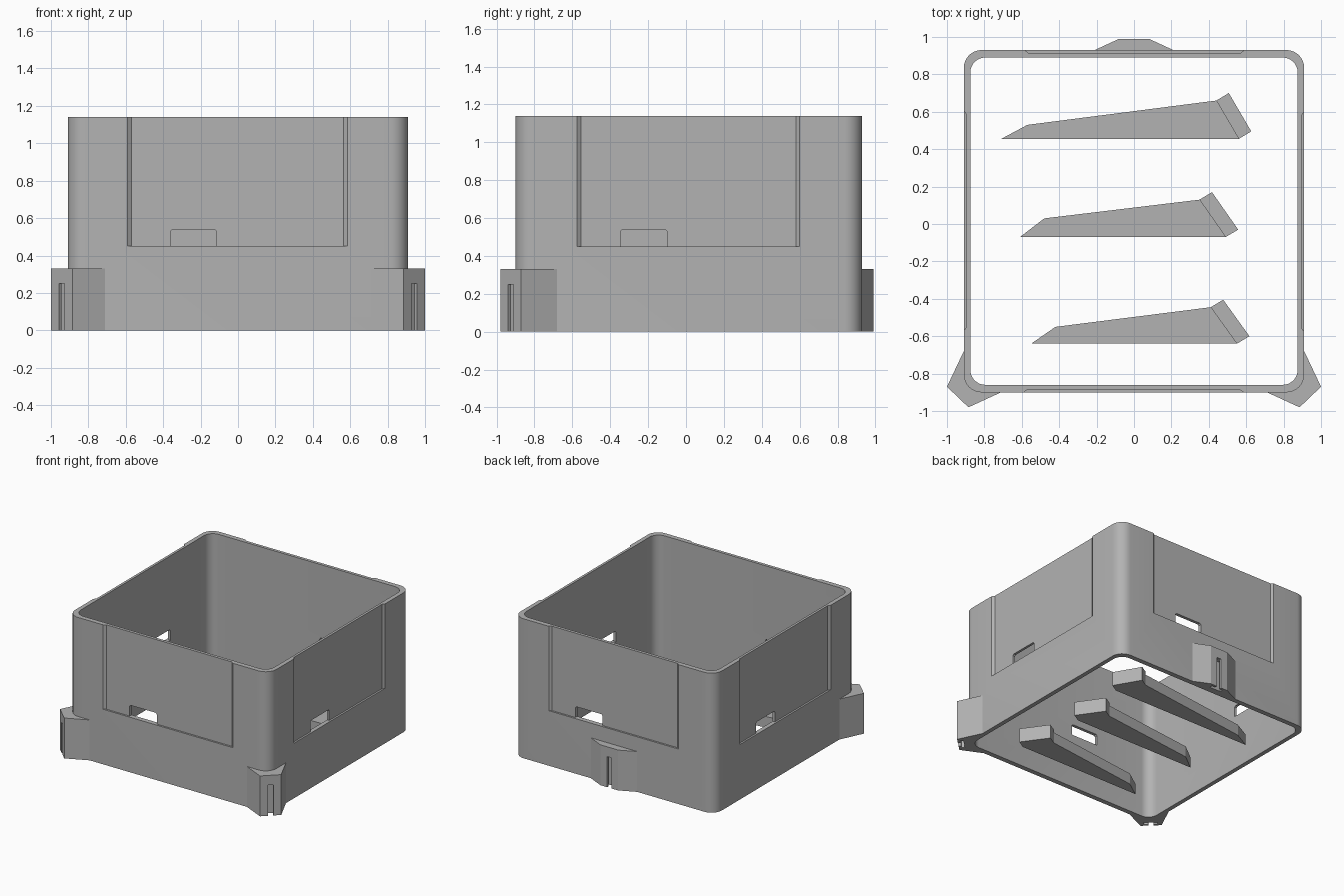
import bpy, bmesh, math
from mathutils import Matrix, Vector

if "Cube" in bpy.data.objects:
    bpy.data.objects.remove(bpy.data.objects["Cube"])

grey = bpy.data.materials.new("light_grey")
grey.diffuse_color = (0.45, 0.45, 0.45, 1)
grey.use_nodes = True
grey.node_tree.nodes["Principled BSDF"].inputs["Base Color"].default_value = grey.diffuse_color


def prism(name, pts, z0, z1, mat=None):
    """Closed outline extruded from z0 to z1."""
    bm = bmesh.new()
    face = bm.faces.new([bm.verts.new((x, y, z0)) for x, y in pts])
    ext = bmesh.ops.extrude_face_region(bm, geom=[face])
    top = [v for v in ext["geom"] if isinstance(v, bmesh.types.BMVert)]
    bmesh.ops.translate(bm, verts=top, vec=(0, 0, z1 - z0))
    bmesh.ops.recalc_face_normals(bm, faces=bm.faces)
    if mat:
        bm.transform(mat)
    me = bpy.data.meshes.new(name)
    bm.to_mesh(me)
    bm.free()
    me.materials.append(grey)
    ob = bpy.data.objects.new(name, me)
    bpy.context.collection.objects.link(ob)
    return ob


def activate(ob):
    bpy.ops.object.select_all(action='DESELECT')
    ob.select_set(True)
    bpy.context.view_layer.objects.active = ob


def cut(ob, cutter):
    mod = ob.modifiers.new("cut", 'BOOLEAN')
    mod.operation = 'DIFFERENCE'
    mod.solver = 'EXACT'
    mod.object = cutter
    activate(ob)
    bpy.ops.object.modifier_apply(modifier=mod.name)
    bpy.data.objects.remove(cutter)


def rounded_rect(hx, hy, r, cy, n=8):
    pts = []
    for k, (sx, sy) in enumerate([(1, 1), (-1, 1), (-1, -1), (1, -1)]):
        for i in range(n + 1):
            a = math.radians(90) * (k + i / n)
            pts.append((sx * (hx - r) + r * math.cos(a),
                        cy + sy * (hy - r) + r * math.sin(a)))
    return pts


# Open square shell with rounded corners
CY = 0.015
HX, HY = 0.91, 0.915
shell = prism("shell", rounded_rect(HX, HY, 0.095, CY), 0, 1.14)
cut(shell, prism("cutter", rounded_rect(0.875, 0.875, 0.08, CY), -0.1, 1.3))

# Shallow recess and small window on each of the four walls
for k in range(4):
    d = HY if k % 2 == 0 else HX
    turn = Matrix.Translation((0, CY, 0)) @ Matrix.Rotation(k * math.pi / 2, 4, 'Z')
    recess = [(-0.59, -d - 0.05), (-0.59, -d), (-0.57, -d + 0.015),
              (0.565, -d + 0.015), (0.585, -d), (0.585, -d - 0.05)]
    cut(shell, prism("cutter", recess, 0.45, 1.3, turn))
    window = [(-0.36, 0.45), (-0.36, 0.53), (-0.35, 0.54),
              (-0.125, 0.54), (-0.115, 0.53), (-0.115, 0.45)]
    cut(shell, prism("cutter", window, 0.8, 1.0,
                     turn @ Matrix.Rotation(math.pi / 2, 4, 'X')))
activate(shell)
bpy.ops.object.shade_smooth_by_angle(angle=math.radians(25))


def clip(name, pts, centre, normal):
    """Outer lug with a T-shaped groove open at the bottom."""
    ob = prism(name, pts, 0, 0.33)
    n = Vector(normal).normalized()
    t = Vector((-n.y, n.x))
    tee = [(-0.02, 0.02), (0.02, 0.02), (0.02, -0.02), (0.05, -0.02),
           (0.05, -0.045), (-0.05, -0.045), (-0.05, -0.02), (-0.02, -0.02)]
    c = Vector(centre)
    cut(ob, prism("cutter", [tuple(c + t * w + n * h) for w, h in tee], -0.1, 0.25))


# Two front corner clips and one back clip
corner = [(0.91, -0.68), (1.0, -0.87), (0.885, -0.98), (0.70, -0.895), (0.70, -0.88),
          (0.81, -0.88), (0.868, -0.855), (0.895, -0.81), (0.895, -0.68)]
for side, s in (("right", 1), ("left", -1)):
    clip("front_" + side + "_clip", [(s * x, y) for x, y in corner],
         (s * 0.9425, -0.925), (s * 0.11, -0.115))
clip("back_clip", [(-0.21, 0.93), (-0.08, 0.99), (0.08, 0.99), (0.21, 0.93),
                   (0.21, 0.905), (-0.21, 0.905)], (0, 0.99), (0, 1))

# Three loose wedge keys: tapered blade plus a slanted head
keys = [
    [(-0.71, 0.455), (0.56, 0.455), (0.44, 0.66), (-0.57, 0.53)],
    [(-0.61, -0.07), (0.49, -0.07), (0.35, 0.13), (-0.48, 0.03)],
    [(-0.55, -0.64), (0.55, -0.64), (0.41, -0.445), (-0.42, -0.55)],
]
for i, blade in enumerate(keys, 1):
    prism(f"key_blade_{i}", blade, 0, 0.09)
    (x0, y0), (x1, y1) = blade[1], blade[2]
    prism(f"key_head_{i}", [(x0, y0), (x0 + 0.067, y0 + 0.04),
                            (x1 + 0.067, y1 + 0.04), (x1, y1)], 0, 0.115)
